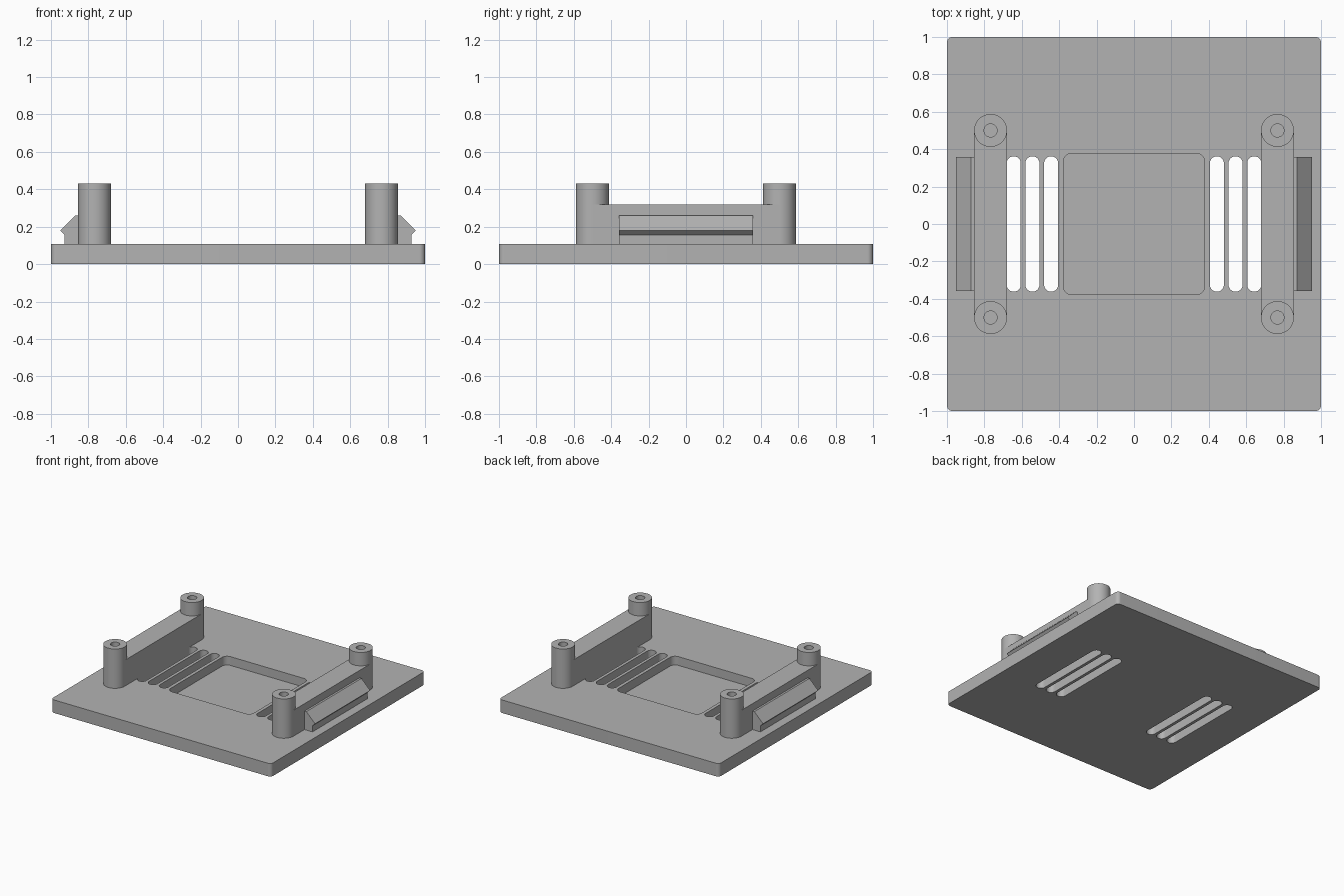
import bpy
import bmesh
from math import cos, sin, pi, radians

if "Cube" in bpy.data.objects:
    bpy.data.objects.remove(bpy.data.objects["Cube"], do_unlink=True)

PLATE_TOP = 0.107
RAIL_TOP = 0.32
POST_TOP = 0.43
POST_X, POST_Y, POST_R = 0.767, 0.5, 0.088

grey = bpy.data.materials.new("plain grey")
grey.use_nodes = True
colour = (0.45, 0.45, 0.45, 1)
grey.diffuse_color = colour
grey.node_tree.nodes["Principled BSDF"].inputs["Base Color"].default_value = colour


def rounded(cx, cy, hx, hy, r, steps=12):
    """Outline of a rectangle with rounded corners."""
    pts = []
    for i, (sx, sy) in enumerate([(1, 1), (-1, 1), (-1, -1), (1, -1)]):
        for k in range(steps + 1):
            a = (i + k / steps) * pi / 2
            pts.append((cx + sx * (hx - r) + r * cos(a), cy + sy * (hy - r) + r * sin(a)))
    return pts


def circle(cx, cy, r, n=48):
    return [(cx + r * cos(2 * pi * k / n), cy + r * sin(2 * pi * k / n)) for k in range(n)]


def prism(name, outline, low, high, place=lambda u, v, w: (u, v, w)):
    """Extrude an outline from low to high; place maps it to the axes."""
    bm = bmesh.new()
    face = bm.faces.new([bm.verts.new(place(u, v, low)) for u, v in outline])
    top = bmesh.ops.extrude_face_region(bm, geom=[face])["geom"]
    offset = [b - a for a, b in zip(place(0, 0, low), place(0, 0, high))]
    bmesh.ops.translate(bm, vec=offset, verts=[g for g in top if isinstance(g, bmesh.types.BMVert)])
    bmesh.ops.remove_doubles(bm, verts=bm.verts, dist=1e-5)
    bmesh.ops.recalc_face_normals(bm, faces=bm.faces)
    mesh = bpy.data.meshes.new(name)
    bm.to_mesh(mesh)
    bm.free()
    mesh.materials.append(grey)
    ob = bpy.data.objects.new(name, mesh)
    bpy.context.collection.objects.link(ob)
    return ob


def combine(ob, tools, operation):
    """Apply a boolean with each tool, then discard the tools."""
    bpy.context.view_layer.objects.active = ob
    for tool in tools:
        tool.hide_render = True
        mod = ob.modifiers.new(operation.lower(), "BOOLEAN")
        mod.operation, mod.solver, mod.object = operation, "EXACT", tool
        bpy.ops.object.modifier_apply(modifier=mod.name)
        bpy.data.objects.remove(tool, do_unlink=True)


def smooth(ob):
    bpy.ops.object.select_all(action="DESELECT")
    ob.select_set(True)
    bpy.context.view_layer.objects.active = ob
    bpy.ops.object.shade_smooth_by_angle(angle=radians(30))


# Base plate with a shallow pocket and through vent slots
plate = prism("base_plate", rounded(0, 0, 1, 1, 0.03), 0, PLATE_TOP)
cuts = [prism("pocket_cutter", rounded(0, 0, 0.378, 0.378, 0.045), 0.035, 0.2)]
for side in (-1, 1):
    for x in (0.443, 0.543, 0.643):
        cuts.append(prism("slot_cutter", rounded(side * x, 0, 0.0375, 0.362, 0.0374), -0.1, 0.2))
combine(plate, cuts, "DIFFERENCE")
smooth(plate)

# Clip section: wall, undercut lip and sloped lead-in
clip_profile = [(0.855, PLATE_TOP), (0.927, PLATE_TOP), (0.927, 0.157), (0.951, 0.18),
                (0.872, 0.259), (0.855, 0.259)]

for side, label in ((1, "left"), (-1, "right")):
    x = side * POST_X
    # Rail joining two screw posts
    rail = prism(label + "_rail", rounded(x, 0, POST_R, POST_Y, 0.001, 1), PLATE_TOP, RAIL_TOP)
    ends = (-POST_Y, POST_Y)
    combine(rail, [prism("post", circle(x, y, POST_R), PLATE_TOP, POST_TOP) for y in ends], "UNION")
    combine(rail, [prism("hole_cutter", circle(x, y, 0.035, 32), PLATE_TOP + 0.02, 0.6) for y in ends],
            "DIFFERENCE")
    smooth(rail)
    # Snap clip on the outer face of the rail
    prism(label + "_clip", clip_profile, -0.358, 0.358, lambda u, v, w, s=side: (s * u, w, v))
